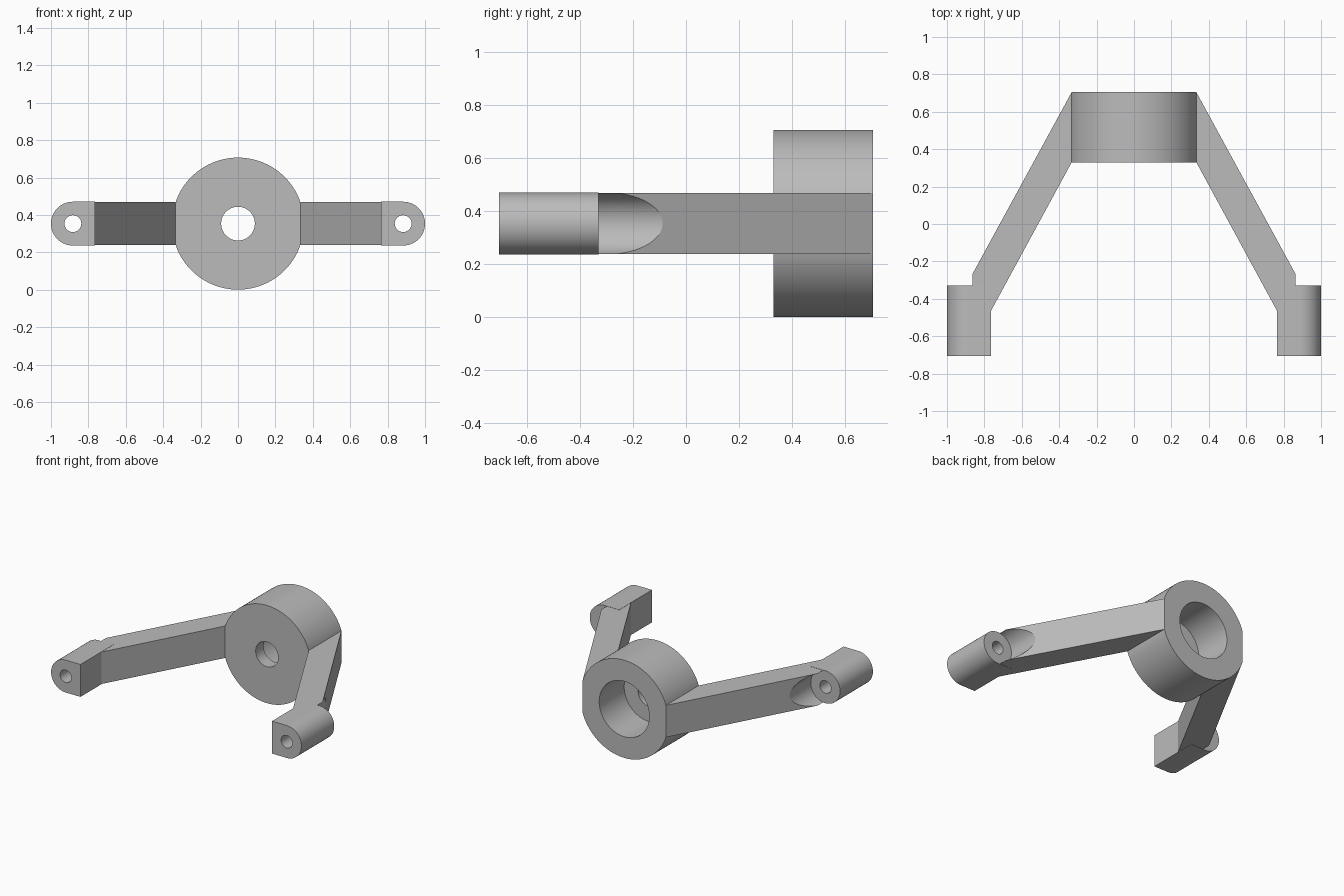
import bpy, bmesh, math
from mathutils import Vector

old = bpy.data.objects.get("Cube")
if old:
    bpy.data.objects.remove(old, do_unlink=True)

ZC = 0.354                      # height of every axis
HUB_R, HUB_FLAT = 0.353, 0.333
BOSS_X, BOSS_R = 0.883, 0.117
ARM_H = 0.1155                  # half height of the arms
BACK, FRONT, STEP = 0.705, -0.705, -0.33

grey = bpy.data.materials.new("plain_grey")
grey.use_nodes = True
colour = (0.5, 0.5, 0.5, 1)
grey.diffuse_color = colour
grey.node_tree.nodes["Principled BSDF"].inputs["Base Color"].default_value = colour


def prism(name, base, offset):
    """Extrude a closed 3D outline along an offset."""
    bm = bmesh.new()
    face = bm.faces.new([bm.verts.new(p) for p in base])
    grown = bmesh.ops.extrude_face_region(bm, geom=[face], use_keep_orig=True)
    verts = [g for g in grown["geom"] if isinstance(g, bmesh.types.BMVert)]
    bmesh.ops.translate(bm, verts=verts, vec=Vector(offset))
    bmesh.ops.recalc_face_normals(bm, faces=bm.faces)
    mesh = bpy.data.meshes.new(name)
    bm.to_mesh(mesh)
    bm.free()
    mesh.materials.append(grey)
    obj = bpy.data.objects.new(name, mesh)
    bpy.context.collection.objects.link(obj)
    return obj


def arc(x, y, r, start=0, sweep=360, n=96):
    """Points of an arc in the xz plane."""
    count = n if sweep == 360 else n + 1
    angles = [math.radians(start + sweep * i / n) for i in range(count)]
    return [(x + r * math.cos(a), y, ZC + r * math.sin(a)) for a in angles]


def rod(name, x, r, y0, y1):
    return prism(name, arc(x, y0, r), (0, y1 - y0, 0))


def activate(obj):
    bpy.ops.object.select_all(action='DESELECT')
    obj.select_set(True)
    bpy.context.view_layer.objects.active = obj


def cut(obj, cutter):
    """Subtract the cutter, then throw it away."""
    cutter.hide_render = True
    mod = obj.modifiers.new("cut", 'BOOLEAN')
    mod.operation, mod.solver, mod.object = 'DIFFERENCE', 'EXACT', cutter
    activate(obj)
    bpy.ops.object.modifier_apply(modifier=mod.name)
    bpy.data.objects.remove(cutter, do_unlink=True)


# Hub: drum with flats at the sides, a shaft hole and a wide rear bore
outline = [(max(-HUB_FLAT, min(HUB_FLAT, x)), y, z)
           for x, y, z in arc(0, -STEP, HUB_R)]
hub = prism("hub", outline, (0, BACK + STEP, 0))
cut(hub, rod("shaft_hole", 0, 0.09, 0.2, 0.8))
cut(hub, rod("rear_bore", 0, 0.2, 0.42, 0.8))
parts = [hub]

for side, s in (("left", 1), ("right", -1)):
    # Slanted arm with a round clearance behind the boss
    plan = [(HUB_FLAT, -STEP), (0.765, -0.465), (0.765, STEP),
            (0.898, STEP), (HUB_FLAT, BACK)]
    arm = prism(side + "_arm", [(s * x, y, ZC - ARM_H) for x, y in plan],
                (0, 0, 2 * ARM_H))
    cut(arm, rod("clearance", s * BOSS_X, BOSS_R, -0.4, 0.2))

    # Boss: square on the inside, round on the outside, drilled through
    shape = arc(BOSS_X, FRONT, BOSS_R, -90, 180, 48)
    shape += [(0.765, FRONT, ZC + BOSS_R), (0.765, FRONT, ZC - BOSS_R)]
    boss = prism(side + "_boss", [(s * x, y, z) for x, y, z in shape],
                 (0, STEP - FRONT, 0))
    cut(boss, rod("bolt_hole", s * BOSS_X, 0.045, -0.8, -0.2))
    parts += [arm, boss]

for part in parts:
    activate(part)
    bpy.ops.object.shade_smooth_by_angle(angle=math.radians(14))
